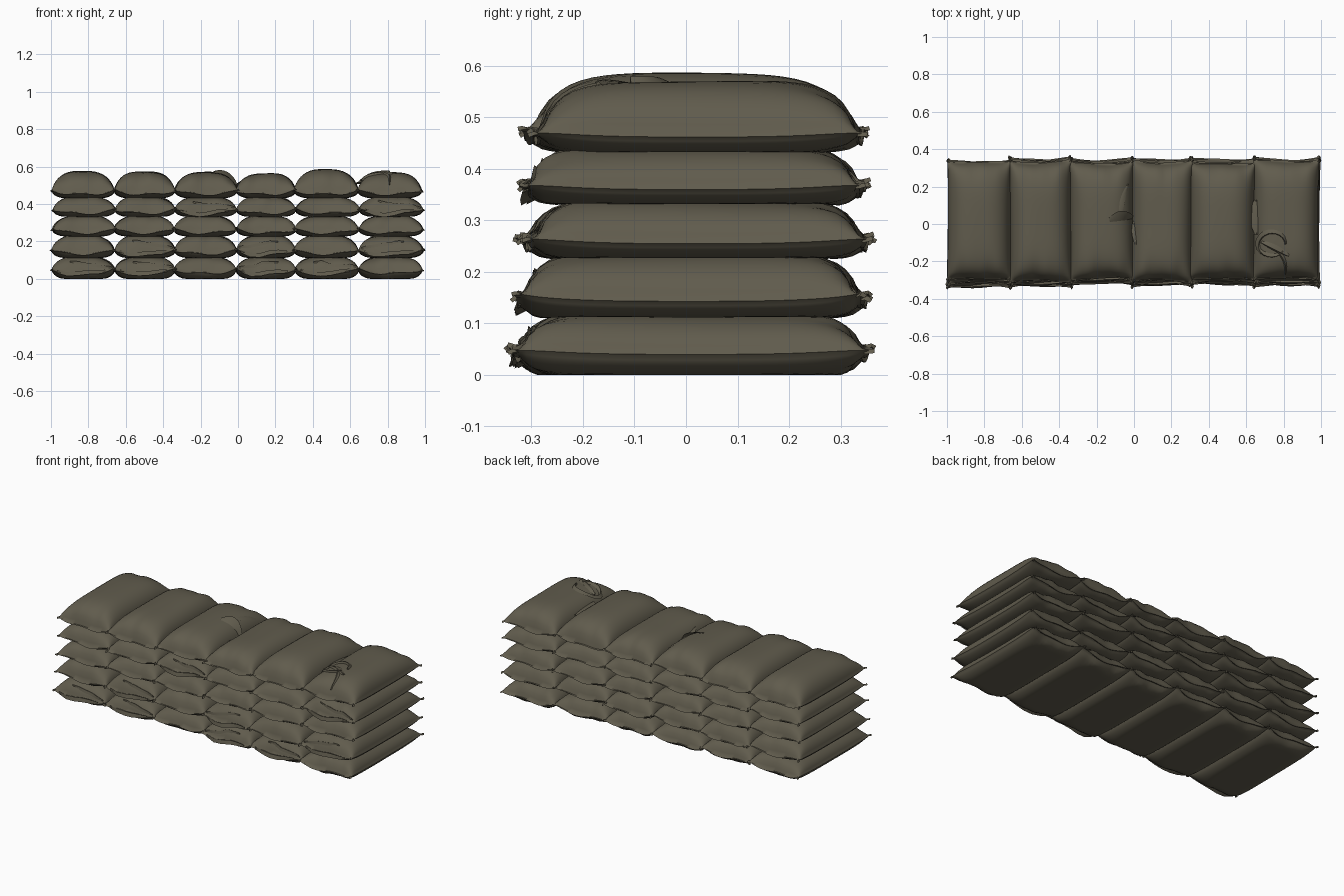
import bpy, bmesh, math, random
from mathutils import Vector

random.seed(7)
if "Cube" in bpy.data.objects:
    bpy.data.objects.remove(bpy.data.objects["Cube"], do_unlink=True)

canvas = bpy.data.materials.new("olive_canvas")
canvas.use_nodes = True
COLOUR = (0.118, 0.106, 0.074, 1)
canvas.diffuse_color = COLOUR
shader = canvas.node_tree.nodes["Principled BSDF"]
shader.inputs["Base Color"].default_value = COLOUR
shader.inputs["Roughness"].default_value = 0.9

EDGES = [-0.99, -0.66, -0.34, -0.01, 0.305, 0.645, 0.985]    # column borders
LAYERS = [(0.0, 0.04, 0.118), (0.112, 0.143, 0.233), (0.227, 0.255, 0.338),
          (0.332, 0.36, 0.44), (0.432, 0.462, 0.572)]        # base, seam, crown
SPANS = [(-0.335, 0.345), (-0.33, 0.345), (-0.315, 0.345),
         (-0.31, 0.345), (-0.302, 0.343)]                    # front and back ends
CROWN = [0, 0, -0.004, -0.009, 0.009, -0.004]                # top row variation


def finish(obj, angle=50):
    obj.data.materials.append(canvas)
    bpy.ops.object.select_all(action='DESELECT')
    obj.select_set(True)
    bpy.context.view_layer.objects.active = obj
    bpy.ops.object.shade_smooth_by_angle(angle=math.radians(angle))


def add_object(name, bm, angle):
    bmesh.ops.recalc_face_normals(bm, faces=bm.faces)
    mesh = bpy.data.meshes.new(name)
    bm.to_mesh(mesh)
    bm.free()
    obj = bpy.data.objects.new(name, mesh)
    bpy.context.collection.objects.link(obj)
    finish(obj, angle)


class Bag:
    """A filled sack described by a surface over u, v in -1..1."""

    def __init__(self, col, row):
        self.base, self.seam, self.crown = LAYERS[row]
        self.last = row == len(LAYERS) - 1
        if self.last:
            self.crown += CROWN[col]
        self.x = (EDGES[col] + EDGES[col + 1]) / 2 + random.uniform(-1, 1) * 0.004
        self.half_x = (EDGES[col + 1] - EDGES[col]) / 2 + 0.005
        front, back = SPANS[row]
        self.y = (front + back) / 2 + random.uniform(-1, 1) * 0.008
        self.half_y = (back - front) / 2 + random.uniform(-1, 1) * 0.006
        self.turn = random.uniform(-0.012, 0.012)
        self.phase = [random.uniform(0, 6) for _ in range(4)]
        self.crease = random.uniform(0.06, 0.16)

    def point(self, u, v, top=True, lift=0):
        a, b, c, d = self.phase
        # Outline with pulled-in ends and pointed corners
        dx = self.half_x * u * (1 - 0.02 * (1 - v * v))
        dy = self.half_y * v * (1 - 0.03 * (1 - u * u) + 0.012 * math.sin(3 * u + a))
        x = self.x + dx - self.turn * dy
        y = self.y + dy + self.turn * dx
        # Seam rises to the corners and sags along the sewn ends
        end = abs(v) ** 12
        z = self.seam + 0.012 * abs(u) ** 3 * abs(v) ** 3
        z += end * (0.006 * math.sin(5 * u + b) - 0.012 * (1 - u * u))
        # Body swelling, leaving a thin flat hem around it
        su, sv = min(1, abs(u) / 0.985), min(1, abs(v) / 0.965)
        full = (1 - su ** 3.1) ** 0.55 * (1 - sv ** (4.8 if self.last else 7.5)) ** 0.5
        folds = math.sin(7 * u + c + 2 * v) + 0.6 * math.sin(13 * u + d)
        swell = full * (1 + self.crease * folds * abs(v) ** 5)
        soft = 0.012 * math.sin(2.3 * v + a) * math.sin(2 * u + b) * full
        if abs(u) < 1 and abs(v) < 1:
            swell += 0.02
        if top:
            z += (self.crown - self.seam) * swell + soft * 0.3 + lift
        else:
            z -= (self.seam - self.base) * min(1, swell * 1.2)
        return Vector((x, y, max(z, 0.0)))

    def build(self, name, nu=24, nv=32):
        bm = bmesh.new()
        for top in (True, False):
            grid = [[bm.verts.new(self.point(math.sin(math.pi * (i / nu - 0.5)),
                                             math.sin(math.pi * (j / nv - 0.5)), top))
                     for i in range(nu + 1)] for j in range(nv + 1)]
            for j in range(nv):
                for i in range(nu):
                    bm.faces.new((grid[j][i], grid[j][i + 1],
                                  grid[j + 1][i + 1], grid[j + 1][i]))
        bmesh.ops.remove_doubles(bm, verts=bm.verts, dist=0.00005)
        add_object(name, bm, 50)


def ribbon(name, points, width, thick=0.006):
    """A loose strip of cloth, tapered at both ends, along a path."""
    bm = bmesh.new()
    rings = []
    n = len(points) - 1
    for i, p in enumerate(points):
        along = (points[min(i + 1, n)] - points[max(i - 1, 0)]).normalized()
        side = along.cross(Vector((0, -0.5, 1))).normalized()
        w = width * (0.35 + 0.65 * math.sin(math.pi * i / n))
        up = side.cross(along) * thick
        rings.append([bm.verts.new(q) for q in
                      (p - side * w - up, p + up, p + side * w - up)])
    for r, s in zip(rings, rings[1:]):
        for k in range(3):
            bm.faces.new((r[k], r[(k + 1) % 3], s[(k + 1) % 3], s[k]))
    bm.faces.new(rings[0])
    bm.faces.new(rings[-1])
    add_object(name, bm, 60)


def on_bag(bag, start, stop, lift=0.003, bow=0.0, steps=10):
    pts = []
    for i in range(steps + 1):
        t = i / steps
        u = start[0] + (stop[0] - start[0]) * t + bow * math.sin(math.pi * t)
        v = start[1] + (stop[1] - start[1]) * t
        pts.append(bag.point(u, v, True, lift))
    return pts


# The wall: six columns of five stacked bags
bags = {}
for row in range(5):
    for col in range(6):
        bag = bags[col, row] = Bag(col, row)
        bag.build(f"sandbag_row{row + 1}_{col + 1}")
        # Sewn ears on the four corners
        for su in (-1, 1):
            for sv in (-1, 1):
                p = bag.point(su * 0.95, sv * 0.97)
                q = bag.point(su * 0.99, sv)
                tip = q + Vector((0, sv * 0.008, random.uniform(-0.008, 0.004)))
                ribbon("corner_ear", [p, (p + q) / 2, q, tip], 0.009, 0.004)

# Slack flaps pushed out at the front of the lower rows
for col, row in ((0, 0), (1, 0), (3, 0), (4, 0), (1, 1), (3, 1), (5, 1), (2, 3), (5, 3)):
    bag = bags[col, row]
    path = [bag.point(u, -0.97) + Vector((0, -0.008 * (1 - u * u), 0.008 * math.sin(4 * u)))
            for u in (-0.8, -0.5, -0.2, 0.1, 0.4, 0.7)]
    ribbon("front_flap", path, 0.018, 0.008)
    s = random.choice((-1, 1))
    ribbon("end_fold", on_bag(bag, (-0.9 * s, -0.95), (0.4 * s, -0.9), 0.0), 0.012, 0.006)

# Crumpled patch between the two middle top bags
mid = bags[2, 4]
ribbon("torn_patch", on_bag(mid, (0.25, 0.0), (0.96, 0.04), 0.0), 0.05, 0.004)
ribbon("patch_fold", on_bag(mid, (0.6, 0.08), (0.85, 0.62), 0.0, -0.1), 0.022, 0.004)
ribbon("patch_tail", on_bag(bags[3, 4], (-0.95, 0.0), (-0.85, -0.4), 0.0), 0.018, 0.004)

# Tied loop and slack cloth on the last top bag
knot = bags[5, 4]
loop = [knot.point(-0.42 + 0.42 * math.cos(a), -0.42 + 0.2 * math.sin(a), True, 0.004)
        for a in [k * math.tau / 20 for k in range(19)]]
ribbon("tie_loop", loop, 0.018, 0.008)
ribbon("tie_strap", on_bag(knot, (-0.75, -0.38), (0.1, -0.62), 0.003), 0.022, 0.007)
ribbon("tie_end", on_bag(knot, (-0.4, -0.45), (0.0, -0.92), 0.002, 0.15), 0.014, 0.006)
ribbon("side_slack", on_bag(knot, (-0.93, 0.32), (-0.9, -0.25), 0.008), 0.035, 0.006)
